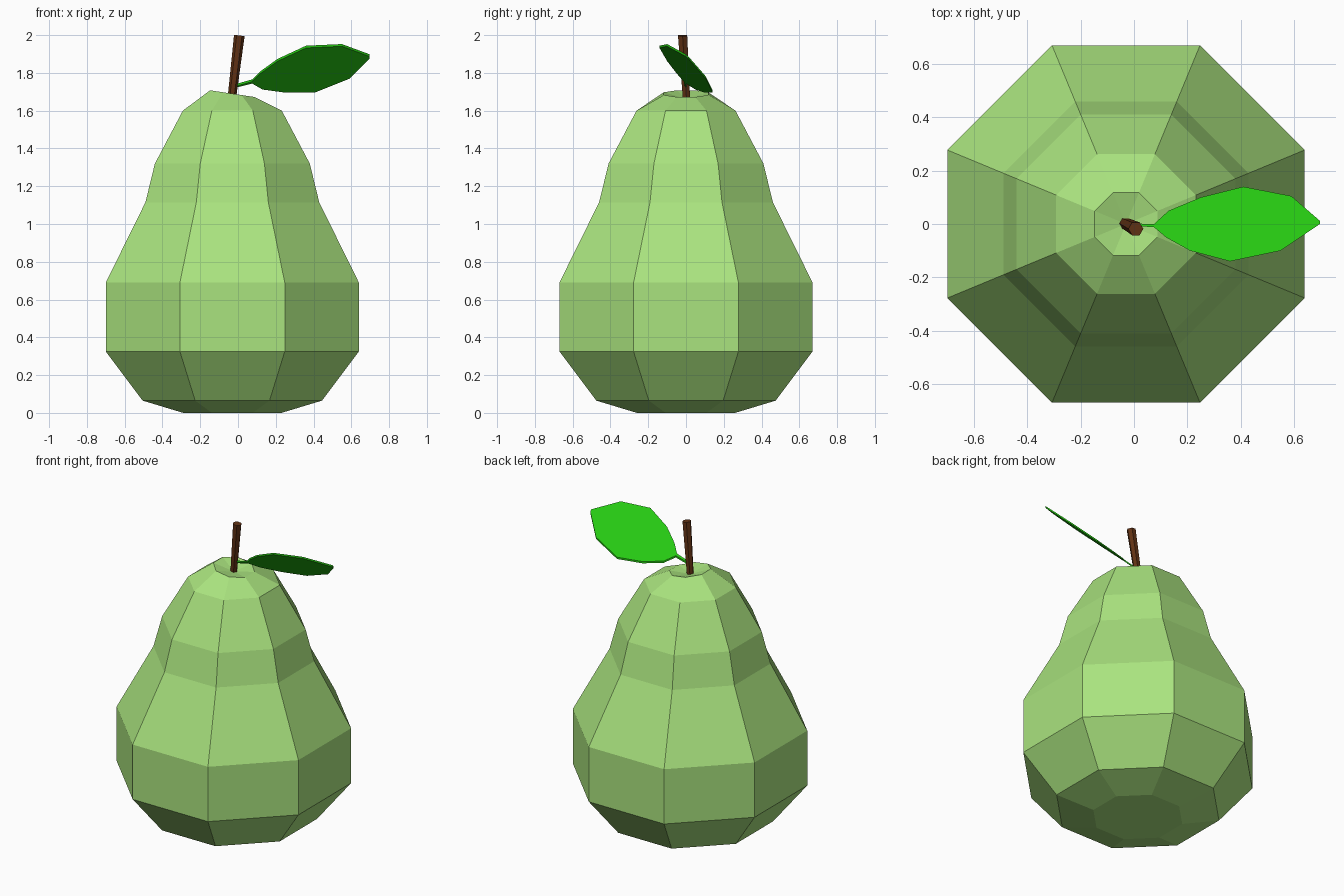
import bpy, bmesh, math
from mathutils import Vector

if "Cube" in bpy.data.objects:
    bpy.data.objects.remove(bpy.data.objects["Cube"])

def material(name, rgb):
    m = bpy.data.materials.new(name)
    m.diffuse_color = (*rgb, 1)
    m.use_nodes = True
    m.node_tree.nodes["Principled BSDF"].inputs["Base Color"].default_value = m.diffuse_color
    return m

PEAR = material("pear green", (0.40, 0.77, 0.21))
BARK = material("stem brown", (0.12, 0.032, 0.007))
LEAF = material("leaf green", (0.019, 0.578, 0.006))

def finish(name, bm, mat):
    bmesh.ops.recalc_face_normals(bm, faces=bm.faces)
    me = bpy.data.meshes.new(name)
    bm.to_mesh(me)
    bm.free()
    me.materials.append(mat)
    ob = bpy.data.objects.new(name, me)
    bpy.context.collection.objects.link(ob)
    return ob

def loft(bm, rings):
    for a, b in zip(rings, rings[1:]):
        n = len(a)
        for i in range(n):
            j = (i + 1) % n
            bm.faces.new((a[i], a[j], b[j], b[i]))

# Fruit: octagonal rings (flat-to-centre radius, height), rim slightly tilted
CX = -0.03
profile = [(0.26, 0), (0.475, 0.065), (0.67, 0.325), (0.67, 0.69),
           (0.46, 1.115), (0.41, 1.32), (0.262, 1.60), (0.118, 1.69)]
bm = bmesh.new()
rings = []
for k, (r, z) in enumerate(profile):
    tilt = -0.15 if k == len(profile) - 1 else 0
    ring = []
    for i in range(8):
        a = math.radians(22.5 + 45 * i)
        R = r / math.cos(math.radians(22.5))
        x, y = R * math.cos(a), R * math.sin(a)
        ring.append(bm.verts.new((CX + x, y, z + tilt * x)))
    rings.append(ring)
loft(bm, rings)
bm.faces.new(rings[0])
# dimple around the stem
pit = bm.verts.new((CX, 0, 1.662))
for i in range(8):
    bm.faces.new((rings[-1][i], rings[-1][(i + 1) % 8], pit))
finish("fruit", bm, PEAR)

# Stem: leaning six-sided stick, wider at the top
bm = bmesh.new()
rings = []
for c, r in (((-0.034, 0.003, 1.655), 0.022), ((0.007, -0.018, 1.998), 0.028)):
    rings.append([bm.verts.new(Vector(c) + Vector((r * math.cos(i * math.pi / 3),
                  r * math.sin(i * math.pi / 3), -0.12 * r * math.cos(i * math.pi / 3))))
                  for i in range(6)])
loft(bm, rings)
bm.faces.new(rings[0])
bm.faces.new(rings[1])
finish("stem", bm, BARK)

# Leaf: flat outline on a tilted plane, with a narrow stalk reaching the stem
outline = [(-0.02, 0.002), (0.075, 0.0), (0.13, 0.05), (0.25, 0.10), (0.41, 0.14),
           (0.59, 0.105), (0.697, 0.012), (0.697, 0.0), (0.55, -0.10), (0.36, -0.14),
           (0.21, -0.10), (0.12, -0.05), (0.075, -0.012), (-0.02, -0.006)]
bm = bmesh.new()
layers = [[bm.verts.new((x, y, 1.732 + 0.23 * x - 0.88 * y + h)) for x, y in outline]
          for h in (-0.006, 0.006)]
loft(bm, layers)
for layer in layers:
    bm.faces.new(layer[1:13])                              # blade
    bm.faces.new((layer[0], layer[1], layer[12], layer[13]))  # stalk
finish("leaf", bm, LEAF)
